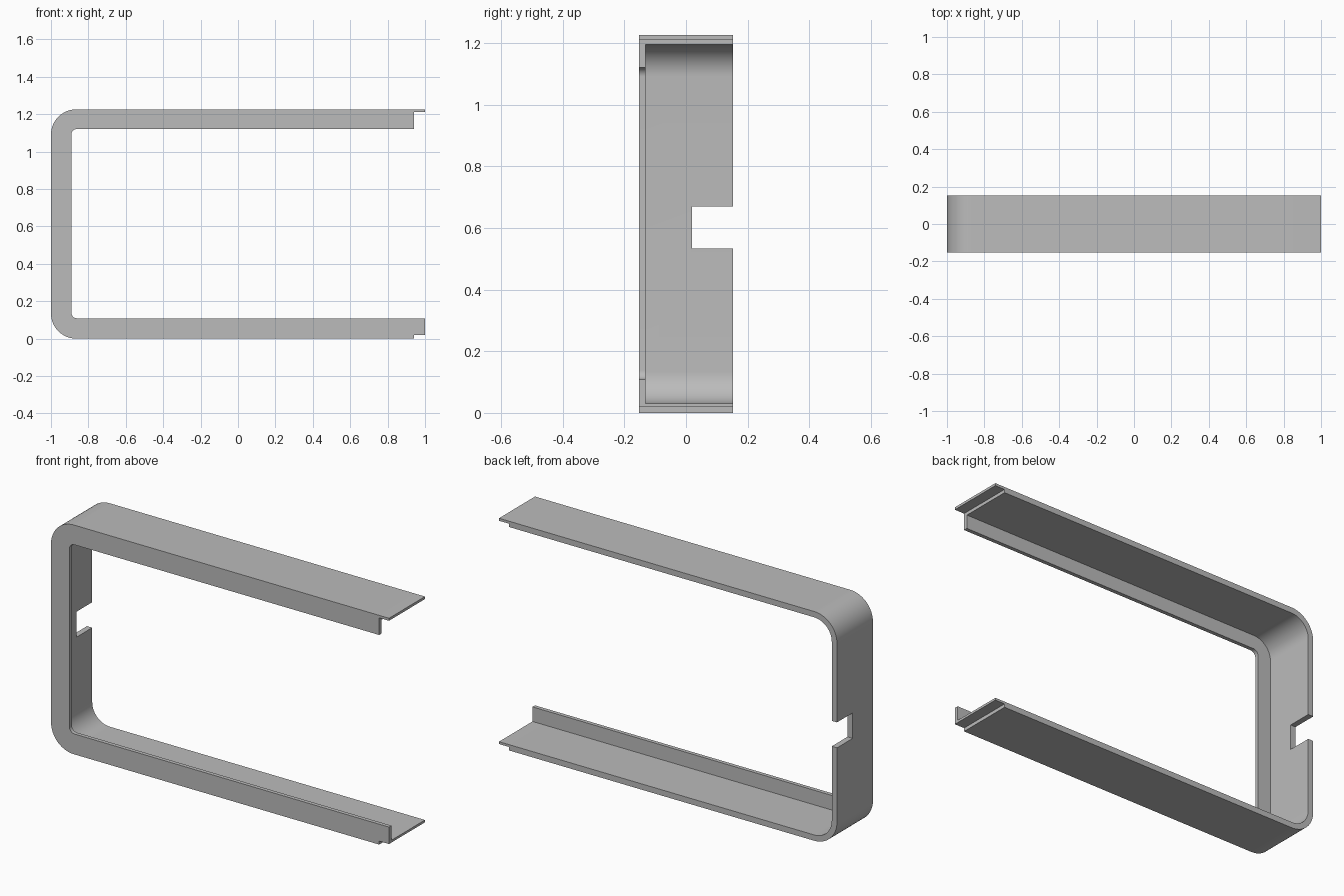
import bpy, bmesh, math

if "Cube" in bpy.data.objects:
    bpy.data.objects.remove(bpy.data.objects["Cube"], do_unlink=True)

HEIGHT, HALF_DEPTH = 1.226, 0.152
WALL, LIP, LIP_DEPTH = 0.031, 0.109, 0.021
LAP_X, LAP = 0.942, 0.0135      # half-lap joint at the open ends
RADIUS = 0.135

grey = bpy.data.materials.new("plain grey")
grey.use_nodes = True
colour = (0.5, 0.5, 0.5, 1)
grey.diffuse_color = colour
grey.node_tree.nodes["Principled BSDF"].inputs["Base Color"].default_value = colour


def slab(name, x0, x1, z0, z1, y0, y1, radius=0, steps=16):
    """Box whose two left corners are rounded in the front outline."""
    pts = [(x1, z0), (x1, z1)]
    if radius:
        for cz, start in ((z1 - radius, 90), (z0 + radius, 180)):
            for i in range(steps + 1):
                a = math.radians(start + 90 * i / steps)
                pts.append((x0 + radius + radius * math.cos(a), cz + radius * math.sin(a)))
    else:
        pts += [(x0, z1), (x0, z0)]
    bm = bmesh.new()
    face = bm.faces.new([bm.verts.new((x, y0, z)) for x, z in pts])
    out = bmesh.ops.extrude_face_region(bm, geom=[face])["geom"]
    moved = [v for v in out if isinstance(v, bmesh.types.BMVert)]
    bmesh.ops.translate(bm, verts=moved, vec=(0, y1 - y0, 0))
    bmesh.ops.recalc_face_normals(bm, faces=bm.faces)
    mesh = bpy.data.meshes.new(name)
    bm.to_mesh(mesh)
    bm.free()
    mesh.materials.append(grey)
    obj = bpy.data.objects.new(name, mesh)
    bpy.context.collection.objects.link(obj)
    return obj


# Outer body
frame = slab("half_frame", -1, 1, 0, HEIGHT, -HALF_DEPTH, HALF_DEPTH, RADIUS)

# Pocket behind the lip, front opening, cable notch and lap steps
mid = HEIGHT / 2 - 0.012
cutters = [
    slab("pocket_cutter", -1 + WALL, 2, WALL, HEIGHT - WALL,
         -HALF_DEPTH + LIP_DEPTH, 1, RADIUS - WALL),
    slab("opening_cutter", -1 + LIP, 2, LIP, HEIGHT - LIP + 0.004, -1, 1, 0.03),
    slab("notch_cutter", -2, -0.8, mid - 0.068, mid + 0.068, 0.02, 1),
    slab("upper_lap_cutter", LAP_X, 2, HEIGHT / 2, HEIGHT - LAP, -1, 1),
    slab("lower_lap_cutter", LAP_X, 2, -1, LAP + 0.005, -1, 1),
]
bpy.context.view_layer.objects.active = frame
for cutter in cutters:
    cutter.hide_render = True
    mod = frame.modifiers.new(cutter.name, "BOOLEAN")
    mod.operation, mod.solver, mod.object = "DIFFERENCE", "EXACT", cutter
    bpy.ops.object.modifier_apply(modifier=mod.name)
for cutter in cutters:
    bpy.data.objects.remove(cutter, do_unlink=True)

# Smooth the rounded corners, keep the edges sharp
bpy.ops.object.select_all(action="DESELECT")
frame.select_set(True)
bpy.ops.object.shade_smooth_by_angle(angle=math.radians(30))
